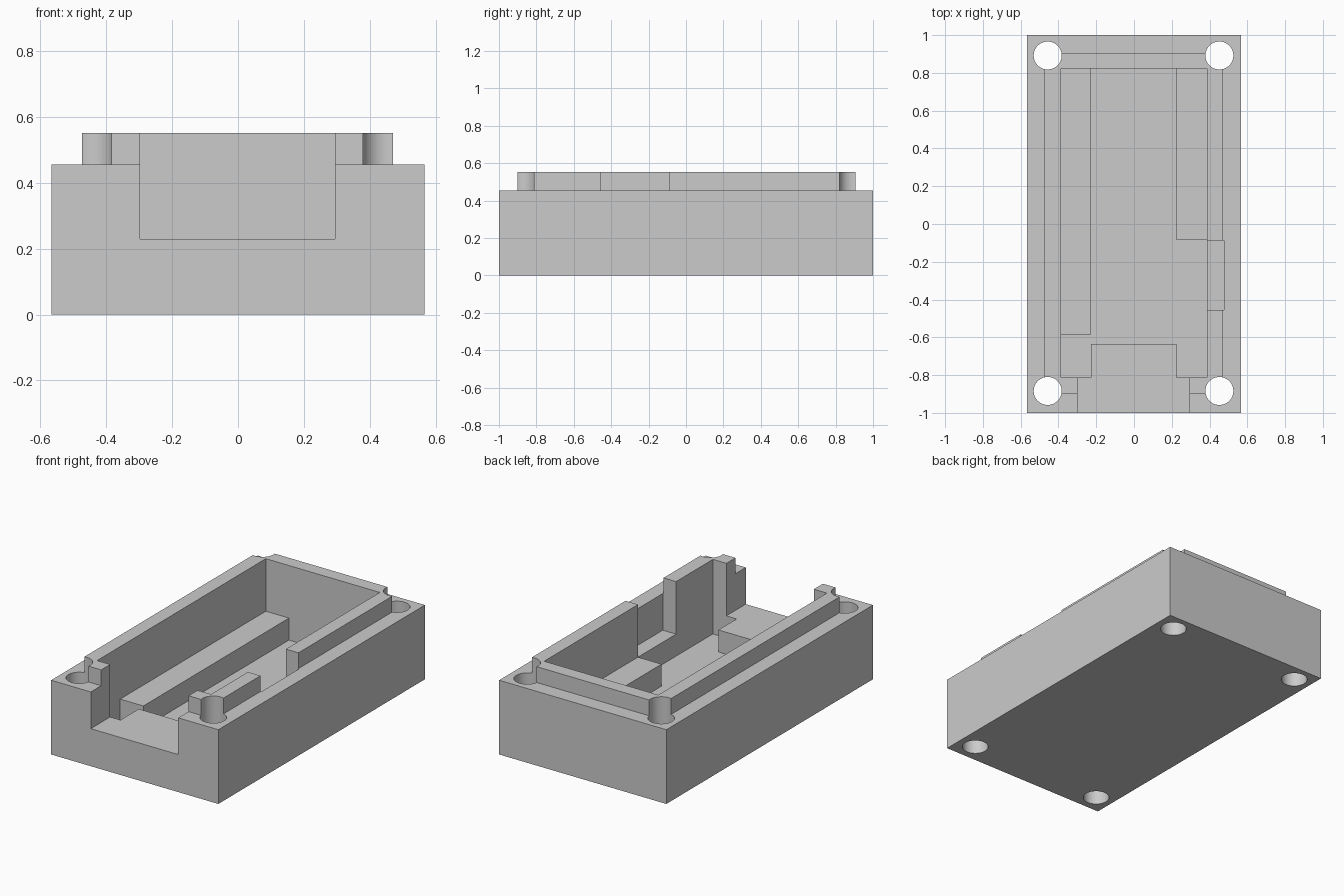
import bpy
from math import radians

cube = bpy.data.objects.get("Cube")
if cube:
    bpy.data.objects.remove(cube, do_unlink=True)

grey = bpy.data.materials.new("plain_grey")
grey.use_nodes = True
colour = (0.6, 0.6, 0.6, 1)
grey.diffuse_color = colour
grey.node_tree.nodes["Principled BSDF"].inputs["Base Color"].default_value = colour


def box(name, x, y, z):
    """Block spanning the given (low, high) ranges."""
    spans = (x, y, z)
    bpy.ops.mesh.primitive_cube_add(size=1, location=[(a + b) / 2 for a, b in spans])
    ob = bpy.context.object
    ob.name = name
    ob.scale = [b - a for a, b in spans]
    bpy.ops.object.transform_apply(location=True, rotation=False, scale=True)
    ob.data.materials.append(grey)
    return ob


def combine(target, tool, operation):
    """Apply a boolean and remove the tool."""
    mod = target.modifiers.new(tool.name, "BOOLEAN")
    mod.operation = operation
    mod.solver = "EXACT"
    mod.object = tool
    bpy.context.view_layer.objects.active = target
    bpy.ops.object.modifier_apply(modifier=mod.name)
    bpy.data.objects.remove(tool, do_unlink=True)


FLOOR, LEDGE, RIM, TOP = 0.095, 0.23, 0.455, 0.552

# Outer block with a raised lip, hollowed out
case = box("enclosure_base", (-0.567, 0.567), (-1, 1), (0, RIM))
combine(case, box("lip", (-0.473, 0.471), (-0.9, 0.905), (0.3, TOP)), "UNION")
combine(case, box("cavity", (-0.387, 0.386), (-0.812, 0.822), (FLOOR, 1)), "DIFFERENCE")

# Inner ledges along both walls and the platform behind the front opening
combine(case, box("right_ledge", (-0.43, -0.23), (-0.588, 0.86), (0.05, LEDGE)), "UNION")
combine(case, box("left_ledge", (0.226, 0.43), (-0.086, 0.86), (0.05, LEDGE)), "UNION")
combine(case, box("front_platform", (-0.228, 0.225), (-0.87, -0.635), (0.05, 0.26)), "UNION")

# Front opening and the side recess through the lip
combine(case, box("front_opening", (-0.298, 0.295), (-1.1, -0.6), (LEDGE, 1)), "DIFFERENCE")
combine(case, box("side_recess", (0.36, 0.476), (-0.455, -0.087), (LEDGE, 1)), "DIFFERENCE")

# Corner screw holes
for x in (-0.457, 0.452):
    for y in (-0.884, 0.892):
        bpy.ops.mesh.primitive_cylinder_add(vertices=64, radius=0.074, depth=2, location=(x, y, 0.5))
        hole = bpy.context.object
        hole.name = "screw_hole"
        hole.data.materials.append(grey)
        combine(case, hole, "DIFFERENCE")

bpy.ops.object.select_all(action="DESELECT")
case.select_set(True)
bpy.context.view_layer.objects.active = case
bpy.ops.object.shade_smooth_by_angle(angle=radians(30))
